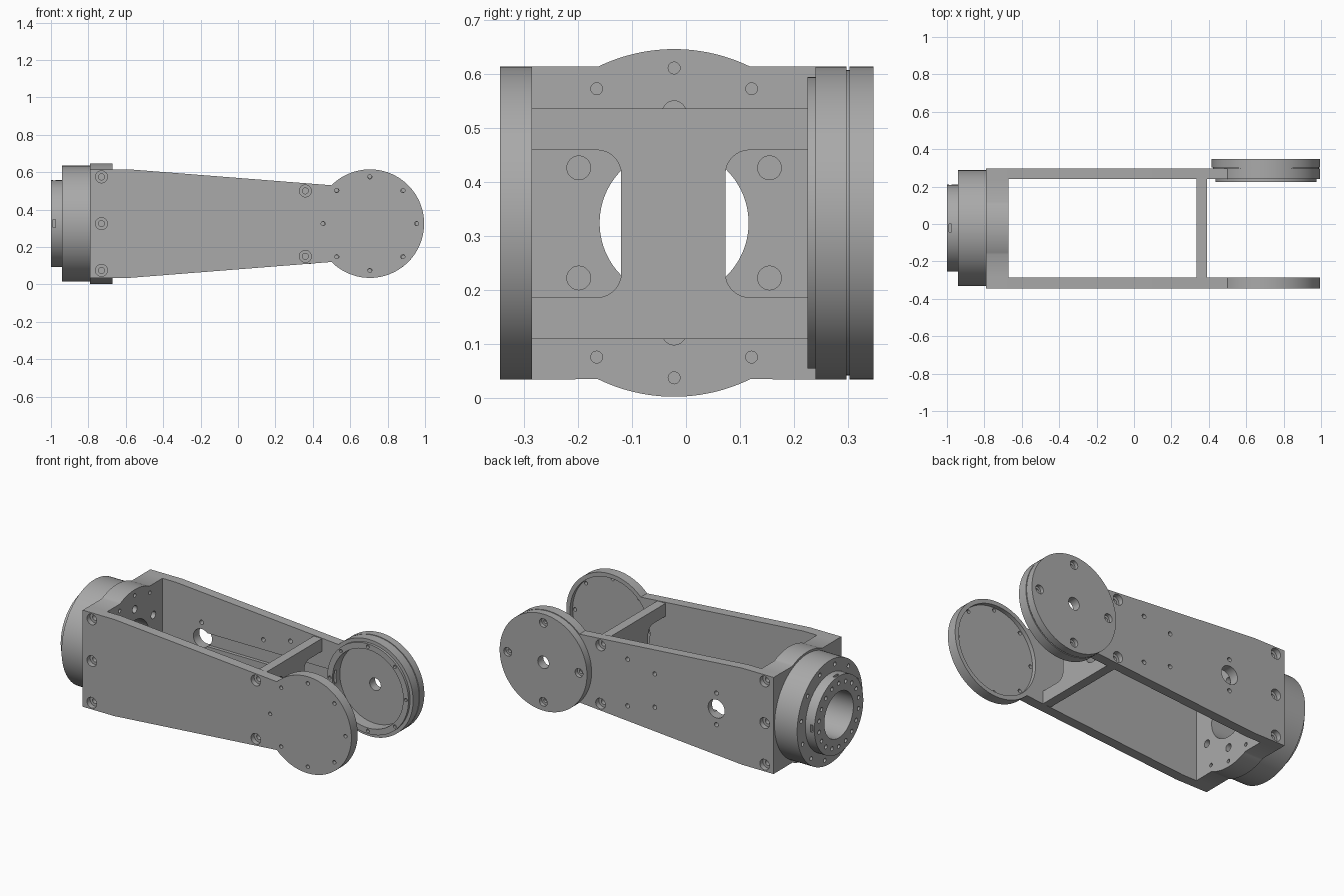
import bpy, bmesh
from math import radians, pi, cos, sin
from mathutils import Matrix, Vector

if "Cube" in bpy.data.objects:
    bpy.data.objects.remove(bpy.data.objects["Cube"], do_unlink=True)

metal = bpy.data.materials.new("machined grey")
metal.use_nodes = True
GREY = (0.4, 0.4, 0.4, 1)
metal.diffuse_color = GREY
metal.node_tree.nodes["Principled BSDF"].inputs["Base Color"].default_value = GREY

CY, CZ = -0.022, 0.325       # bore axis, along x
JX = 0.705                   # joint axis, along y


def place(axis, u, v, d):
    """Point from in-plane coordinates and depth: (x, z) for axis y, (y, z) for axis x."""
    return Vector((u, d, v)) if axis == 'y' else Vector((d, u, v))


def prism(bm, axis, outline, lo, hi):
    """Extrude an outline along an axis."""
    base = [bm.verts.new(place(axis, u, v, lo)) for u, v in outline]
    face = bm.faces.new(base)
    top = bmesh.ops.extrude_face_region(bm, geom=[face])["geom"]
    bmesh.ops.translate(bm, vec=place(axis, 0, 0, hi - lo),
                        verts=[g for g in top if isinstance(g, bmesh.types.BMVert)])


def arc(u, v, r, a0, a1, n):
    return [(u + r * cos(radians(a0 + (a1 - a0) * i / n)),
             v + r * sin(radians(a0 + (a1 - a0) * i / n))) for i in range(n + 1)]


def disc(bm, axis, u, v, r, lo, hi, n=96):
    prism(bm, axis, arc(u, v, r, 0, 360, n)[:-1], lo, hi)


def box(bm, lo, hi):
    lo, hi = Vector(lo), Vector(hi)
    m = Matrix.Translation((lo + hi) / 2) @ Matrix.Diagonal((*(hi - lo), 1))
    bmesh.ops.create_cube(bm, size=1, matrix=m)


def ring(u, v, r, count, start=0):
    return arc(u, v, r, start, start + 360, count)[:-1]


def mesh_object(name, bm):
    bmesh.ops.recalc_face_normals(bm, faces=bm.faces)
    me = bpy.data.meshes.new(name)
    bm.to_mesh(me)
    bm.free()
    me.materials.append(metal)
    ob = bpy.data.objects.new(name, me)
    bpy.context.collection.objects.link(ob)
    return ob


def part(name, solid, *cuts):
    """Solid body with cutter groups taken out of it."""
    ob = mesh_object(name, solid)
    cutters = []
    for bm in cuts:
        cutter = mesh_object(name + "_cutter", bm)
        cutter.hide_render = True
        mod = ob.modifiers.new("cut", 'BOOLEAN')
        mod.operation, mod.solver, mod.object = 'DIFFERENCE', 'EXACT', cutter
        mod.use_self = True
        cutters.append(cutter)
    if cuts:
        bpy.context.view_layer.update()
        ev = ob.evaluated_get(bpy.context.evaluated_depsgraph_get())
        result = bpy.data.meshes.new_from_object(ev)
        ob.modifiers.clear()
        ob.data = result
        for c in cutters:
            bpy.data.objects.remove(c, do_unlink=True)
    bpy.ops.object.select_all(action='DESELECT')
    ob.select_set(True)
    bpy.context.view_layer.objects.active = ob
    bpy.ops.object.shade_smooth_by_angle(angle=radians(30))
    return ob


# Arm side plates: tapered bar ending in a round joint
arm = ([(-0.79, 0.035), (-0.58, 0.035)] + arc(JX, CZ, 0.29, -135, 135, 96)
       + [(-0.58, 0.615), (-0.79, 0.615)])
screws = [(-0.73, CZ + s * 0.25) for s in (-1, 0, 1)] + [(0.36, CZ + s * 0.175) for s in (-1, 1)]


def screw_cuts(wide, narrow, face, inward):
    for x, z in screws:
        disc(wide, 'y', x, z, 0.032, face - inward * 0.02, face + inward * 0.03, 32)
        disc(narrow, 'y', x, z, 0.016, face - inward * 0.02, face + inward * 0.08, 24)


# Front plate, with a shallow recess on the inside of its joint
solid, wide, narrow = bmesh.new(), bmesh.new(), bmesh.new()
prism(solid, 'y', arm, -0.345, -0.285)
screw_cuts(wide, narrow, -0.345, 1)
disc(wide, 'y', JX, CZ, 0.265, -0.31, -0.25)
for x, z in ring(JX, CZ, 0.25, 8):
    disc(narrow, 'y', x, z, 0.011, -0.4, -0.25, 20)
part("front_arm_plate", solid, wide, narrow)

# Back plate, with cable hole, cable channel and open joint
solid, wide, narrow = bmesh.new(), bmesh.new(), bmesh.new()
prism(solid, 'y', arm, 0.24, 0.297)
screw_cuts(wide, narrow, 0.297, -1)
disc(wide, 'y', JX, CZ, 0.235, 0.2, 0.33)
disc(narrow, 'y', -0.41, CZ, 0.055, 0.2, 0.33, 48)
for x, dz in ((-0.41, 0.095), (0, 0.1), (0.18, 0.14)):
    for s in (-1, 1):
        disc(narrow, 'y', x, CZ + s * dz, 0.013, 0.2, 0.33, 20)
channel = bmesh.new()
box(channel, (-0.41, 0.2, CZ - 0.04), (0.5, 0.26, CZ + 0.04))
part("back_arm_plate", solid, wide, narrow, channel)

# Lip on the inside of the back joint
solid, cut = bmesh.new(), bmesh.new()
disc(solid, 'y', JX, CZ, 0.27, 0.225, 0.24)
disc(cut, 'y', JX, CZ, 0.235, 0.2, 0.26)
for x, z in ring(JX, CZ, 0.253, 8):
    disc(cut, 'y', x, z, 0.01, 0.2, 0.26, 20)
part("back_joint_lip", solid, cut)

# Back joint cover and the thin seat under it
for name, r, lo, hi in (("back_joint_seat", 0.283, 0.295, 0.303),
                        ("back_joint_cover", 0.29, 0.303, 0.347)):
    solid, wide, narrow = bmesh.new(), bmesh.new(), bmesh.new()
    disc(solid, 'y', JX, CZ, r, lo, hi)
    disc(narrow, 'y', JX, CZ, 0.037, 0.2, 0.4, 40)
    for x, z in ring(JX, CZ, 0.237, 4):
        disc(wide, 'y', x, z, 0.026, 0.325, 0.4, 28)
        disc(narrow, 'y', x, z, 0.013, 0.31, 0.4, 20)
    part(name, solid, wide, narrow)

# Mount block between the plates, bulged above and below
solid, bore, holes = bmesh.new(), bmesh.new(), bmesh.new()
prism(solid, 'x', [(0.24, 0.035), (0.24, 0.615)] + arc(CY, CZ, 0.322, 64, 116, 24)
      + [(-0.285, 0.615), (-0.285, 0.035)] + arc(CY, CZ, 0.322, 244, 296, 24), -0.79, -0.67)
disc(bore, 'x', CY, CZ, 0.138, -0.9, -0.5)
for y, z in ring(CY, CZ, 0.204, 6, 30):
    disc(holes, 'x', y, z, 0.022, -0.74, -0.6, 28)
for a in (60, 90, 120, 240, 270, 300):
    y, z = arc(CY, CZ, 0.287, a, a, 1)[0]
    disc(holes, 'x', y, z, 0.011, -0.9, -0.6, 20)
part("mount_block", solid, bore, holes)

# Round flange and hub on the mount end
for name, r, lo, hi, bolt_r, count in (("mount_flange", 0.31, -0.94, -0.79, 0.275, 12),
                                       ("mount_hub", 0.232, -1.0, -0.94, 0.19, 18)):
    solid, bore, holes = bmesh.new(), bmesh.new(), bmesh.new()
    disc(solid, 'x', CY, CZ, r, lo, hi)
    disc(bore, 'x', CY, CZ, 0.138, -1.2, -0.6)
    for y, z in ring(CY, CZ, bolt_r, count, 10):
        disc(holes, 'x', y, z, 0.012, lo - 0.05, lo + 0.03, 20)
    if name == "mount_hub":
        for y, z in ring(CY, CZ, r, 4):      # rim notches
            box(holes, (-0.99, y - 0.022, z - 0.022), (-0.975, y + 0.022, z + 0.022))
    part(name, solid, bore, holes)

# Cross brace: I-shaped web with round-cornered side notches
solid, cut = bmesh.new(), bmesh.new()
box(solid, (0.335, -0.285, 0.11), (0.39, 0.24, 0.537))
R = 0.045
for s, edge in ((-1, -0.12), (1, 0.073)):
    corner = edge + s * R
    side = arc(0, 0, R, 90, 180, 8)
    notch = [(s * 0.4, 0.46)] + [(corner + s * u, 0.46 - R + v) for u, v in side]
    notch += [(corner + s * u, 0.187 + R - v) for u, v in reversed(side)] + [(s * 0.4, 0.187)]
    prism(cut, 'x', notch, 0.3, 0.42)
part("cross_brace", solid, cut)
